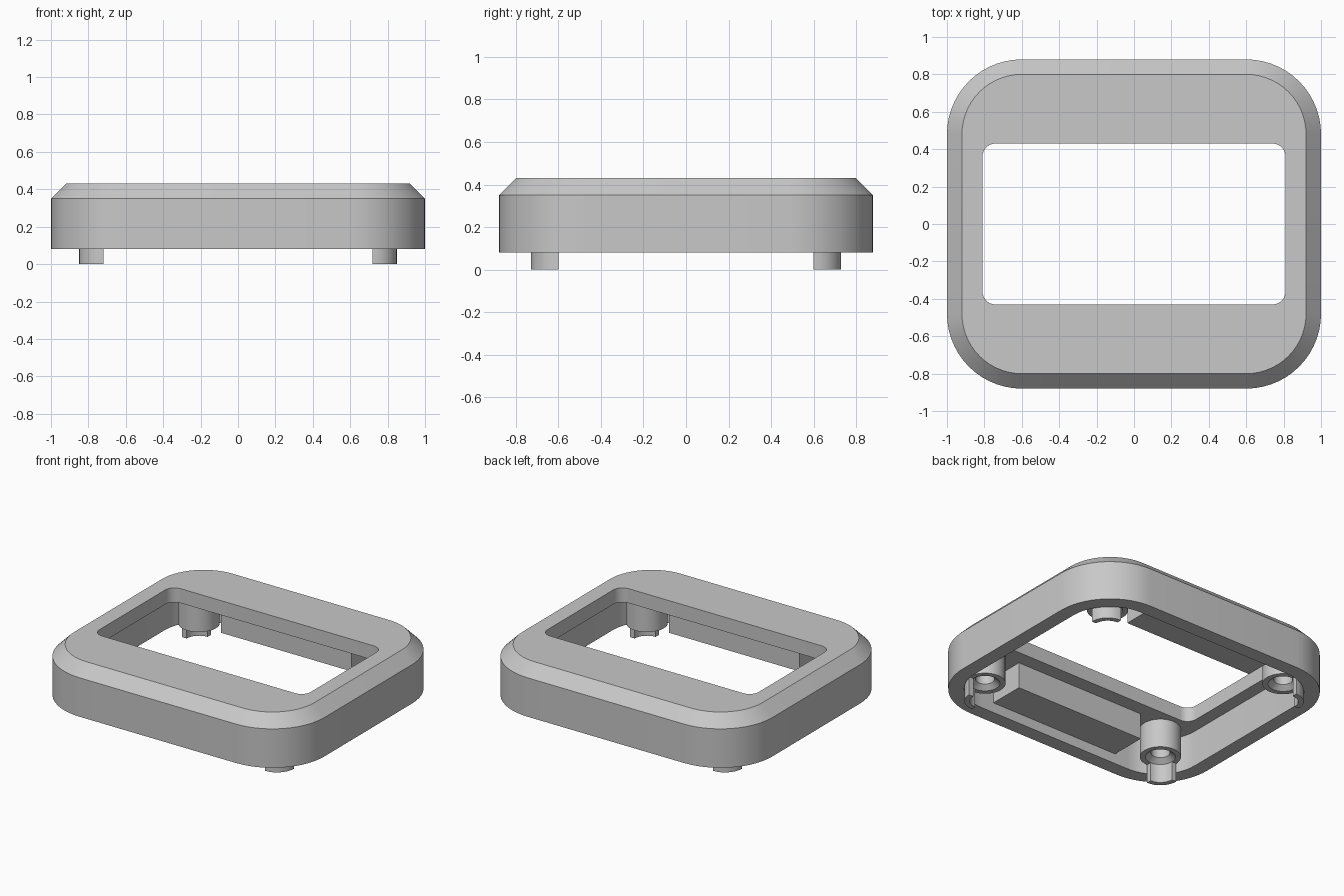
import bpy, bmesh
from math import sin, cos, pi

cube = bpy.data.objects.get("Cube")
if cube:
    bpy.data.objects.remove(cube, do_unlink=True)

mat = bpy.data.materials.new("mid_grey")
mat.use_nodes = True
GREY = (0.58, 0.58, 0.58, 1)
mat.diffuse_color = GREY
mat.node_tree.nodes["Principled BSDF"].inputs["Base Color"].default_value = GREY

CEILING = 0.33   # underside of the top plate
RIM = 0.08       # bottom of the outer wall
BOSS = (0.72, 0.60)
BOSS_R, HOLE_R = 0.13, 0.06


def finish(name, bm):
    bmesh.ops.recalc_face_normals(bm, faces=bm.faces[:])
    mesh = bpy.data.meshes.new(name)
    bm.to_mesh(mesh)
    bm.free()
    mesh.materials.append(mat)
    obj = bpy.data.objects.new(name, mesh)
    bpy.context.collection.objects.link(obj)
    bpy.ops.object.select_all(action='DESELECT')
    obj.select_set(True)
    bpy.context.view_layer.objects.active = obj
    bpy.ops.object.shade_smooth_by_angle(angle=pi / 6)
    return obj


def rounded_rect(hx, hy, r, z, n=14):
    pts = []
    for q, (sx, sy) in enumerate([(1, 1), (-1, 1), (-1, -1), (1, -1)]):
        for i in range(n + 1):
            a = pi / 2 * (q + i / n)
            pts.append((sx * (hx - r) + r * cos(a), sy * (hy - r) + r * sin(a), z))
    return pts


def bridge(bm, a, b, closed=True):
    n = len(a)
    for i in range(n if closed else n - 1):
        j = (i + 1) % n
        bm.faces.new((a[i], a[j], b[j], b[i]))


def ring(bm, pts):
    return [bm.verts.new(p) for p in pts]


# Frame: one cross-section swept around the rounded rectangle
bm = bmesh.new()
loops = [ring(bm, rounded_rect(*spec)) for spec in (
    (1.0, 0.88, 0.40, RIM),
    (1.0, 0.88, 0.40, 0.35),
    (0.92, 0.80, 0.32, 0.43),
    (0.81, 0.43, 0.07, 0.43),
    (0.81, 0.43, 0.07, CEILING),
    (0.90, 0.78, 0.30, CEILING),
    (0.90, 0.78, 0.30, RIM),
)]
for k, loop in enumerate(loops):
    bridge(bm, loop, loops[(k + 1) % len(loops)])
finish("frame_shell", bm)

# Long blocks under the plate, in front of and behind the opening
for name, s in (("front_block", -1), ("back_block", 1)):
    bm = bmesh.new()
    bmesh.ops.create_cube(bm, size=1)
    for v in bm.verts:
        v.co.x *= 1.0
        v.co.y = s * 0.655 + v.co.y * 0.25
        v.co.z = 0.15 if v.co.z < 0 else CEILING + 0.01
    finish(name, bm)

# Corner bosses with countersunk holes, and a quarter-round tab below each
for sx, side in ((1, "left"), (-1, "right")):
    for sy, end in ((-1, "front"), (1, "back")):
        cx, cy = sx * BOSS[0], sy * BOSS[1]

        bm = bmesh.new()
        profile = [(BOSS_R, CEILING + 0.01), (BOSS_R, 0.13), (0.095, 0.13),
                   (HOLE_R, 0.16), (HOLE_R, 0.31)]
        rings = [ring(bm, [(cx + r * cos(2 * pi * i / 32), cy + r * sin(2 * pi * i / 32), z)
                           for i in range(32)]) for r, z in profile]
        for a, b in zip(rings, rings[1:]):
            bridge(bm, a, b)
        bm.faces.new(rings[-1])
        bm.faces.new(rings[0])
        finish(f"{end}_{side}_boss", bm)

        bm = bmesh.new()
        section = [(BOSS_R, 0.14), (BOSS_R, 0), (0.095, 0), (0.095, 0.14)]
        arcs = [ring(bm, [(cx + sx * r * cos(pi / 2 * i / 8), cy + sy * r * sin(pi / 2 * i / 8), z)
                          for i in range(9)]) for r, z in section]
        for k, arc in enumerate(arcs):
            bridge(bm, arc, arcs[(k + 1) % 4], closed=False)
        for i in (0, -1):
            bm.faces.new([arc[i] for arc in arcs])
        finish(f"{end}_{side}_tab", bm)
